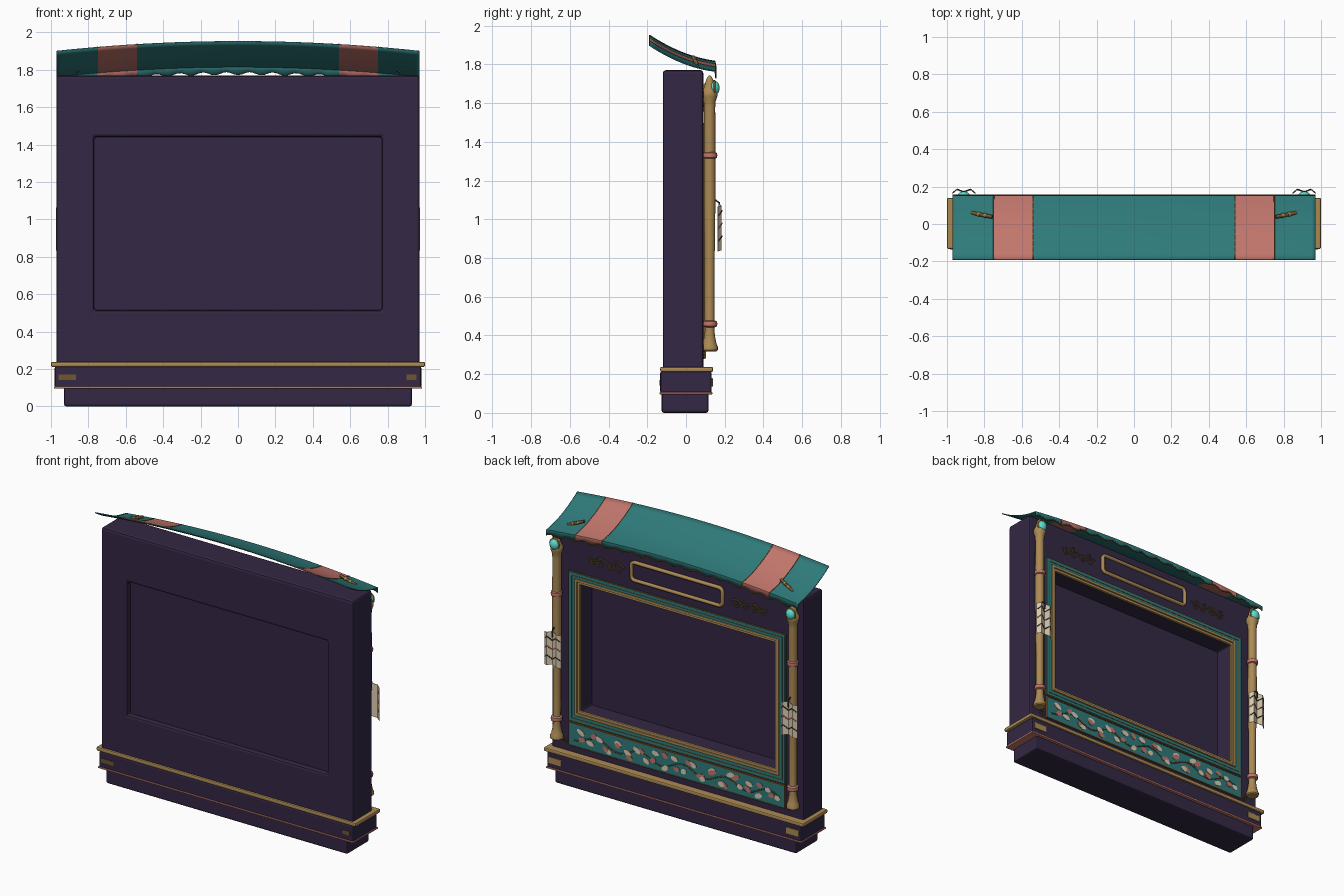
import bpy, bmesh, math, random
from mathutils import Matrix, Vector

if "Cube" in bpy.data.objects:
    bpy.data.objects.remove(bpy.data.objects["Cube"])

random.seed(4)

def mat(name, r, g, b):
    lin = lambda c: (c / 255 / 12.92) if c < 11 else ((c / 255 + 0.055) / 1.055) ** 2.4
    m = bpy.data.materials.new(name)
    m.diffuse_color = (lin(r), lin(g), lin(b), 1)
    m.use_nodes = True
    m.node_tree.nodes["Principled BSDF"].inputs["Base Color"].default_value = m.diffuse_color
    return m

PURPLE = mat("dark purple", 51, 39, 67)
TEAL = mat("teal cloth", 47, 122, 122)
CORAL = mat("coral", 193, 118, 108)
GOLD = mat("aged gold", 172, 138, 84)
BRONZE = mat("dark bronze", 112, 86, 48)
GEM = mat("turquoise gem", 92, 222, 204)
CREAM = mat("cream paper", 220, 204, 176)
INK = mat("dark ink", 62, 46, 46)

def finish(name, bm, mats, bevel=0, smooth=False):
    bmesh.ops.recalc_face_normals(bm, faces=bm.faces)
    me = bpy.data.meshes.new(name)
    bm.to_mesh(me)
    bm.free()
    ob = bpy.data.objects.new(name, me)
    bpy.context.collection.objects.link(ob)
    for m in (mats if isinstance(mats, list) else [mats]):
        me.materials.append(m)
    if bevel:
        b = ob.modifiers.new("bevel", 'BEVEL')
        b.width, b.segments, b.limit_method = bevel, 2, 'ANGLE'
    if smooth:
        bpy.ops.object.select_all(action='DESELECT')
        bpy.context.view_layer.objects.active = ob
        ob.select_set(True)
        bpy.ops.object.shade_smooth_by_angle(angle=math.radians(40))
    return ob

def box(name, x0, x1, y0, y1, z0, z1, m, bevel=0):
    bm = bmesh.new()
    bmesh.ops.create_cube(bm, size=1, matrix=Matrix.Translation(((x0+x1)/2, (y0+y1)/2, (z0+z1)/2))
                          @ Matrix.Diagonal((x1-x0, y1-y0, z1-z0, 1)))
    return finish(name, bm, m, bevel)

def frame(name, hx, z0, z1, w, y0, y1, m, bevel=0):
    """Rectangular ring facing +y; w = widths (side, bottom, top)."""
    side, bot, top = w
    bm = bmesh.new()
    out = [(-hx, z0), (hx, z0), (hx, z1), (-hx, z1)]
    inn = [(-hx+side, z0+bot), (hx-side, z0+bot), (hx-side, z1-top), (-hx+side, z1-top)]
    V = [[bm.verts.new((x, y, z)) for x, z in ring] for y in (y0, y1) for ring in (out, inn)]
    for i in range(4):
        j = (i + 1) % 4
        for a, b in ((0, 1), (1, 3), (3, 2), (2, 0)):
            bm.faces.new((V[a][i], V[a][j], V[b][j], V[b][i]))
    return finish(name, bm, m, bevel)

def tube(name, paths, r, m, cyclic=False):
    cu = bpy.data.curves.new(name, 'CURVE')
    cu.dimensions, cu.bevel_depth, cu.bevel_resolution, cu.use_fill_caps = '3D', r, 1, True
    for pts in paths:
        s = cu.splines.new('POLY')
        s.points.add(len(pts) - 1)
        for p, q in zip(s.points, pts):
            p.co = (*q, 1)
        s.use_cyclic_u = cyclic
    cu.materials.append(m)
    tmp = bpy.data.objects.new(name, cu)
    bpy.context.collection.objects.link(tmp)
    me = bpy.data.meshes.new_from_object(tmp.evaluated_get(bpy.context.evaluated_depsgraph_get()))
    bpy.data.objects.remove(tmp)
    ob = bpy.data.objects.new(name, me)
    bpy.context.collection.objects.link(ob)
    return ob

def lathe(name, prof, x, y, m, n=16):
    bm = bmesh.new()
    rings = [[bm.verts.new((x + r*math.cos(2*math.pi*i/n), y + r*math.sin(2*math.pi*i/n), z))
              for i in range(n)] for r, z in prof]
    for a, b in zip(rings, rings[1:]):
        for i in range(n):
            bm.faces.new((a[i], a[(i+1) % n], b[(i+1) % n], b[i]))
    bm.faces.new(rings[0])
    bm.faces.new(rings[-1])
    return finish(name, bm, m, smooth=True)

# Cabinet with its window and thin inset back panel
frame("cabinet_body", 0.97, 0.21, 1.77, (0.2, 0.305, 0.33), -0.12, 0.09, PURPLE, 0.014)
box("back_panel", -0.775, 0.775, -0.085, -0.065, 0.51, 1.445, PURPLE)

# Stepped base
box("plinth", -0.93, 0.93, -0.126, 0.116, 0, 0.105, PURPLE, 0.012)
box("base_block", -0.98, 0.98, -0.133, 0.132, 0.1, 0.215, PURPLE, 0.01)
box("base_coral_strip", -0.984, 0.984, -0.137, 0.136, 0.096, 0.107, CORAL, 0.003)
box("base_gold_moulding", -1.0, 1.0, -0.133, 0.14, 0.211, 0.238, GOLD, 0.008)
for x0, x1 in ((-0.96, -0.865), (0.9, 0.955)):
    box("rear_base_plate", x0, x1, -0.136, -0.13, 0.142, 0.17, BRONZE)
for s in (-1, 1):
    box("front_base_plate", s*0.915-0.05, s*0.915+0.05, 0.13, 0.139, 0.135, 0.18, GOLD, 0.004)

# Window trim
frame("window_teal_border", 0.832, 0.457, 1.492, (0.045, 0.045, 0.04), 0.088, 0.101, TEAL, 0.004)
frame("window_border_edge", 0.837, 0.452, 1.497, (0.006, 0.006, 0.006), 0.088, 0.098, BRONZE)
frame("window_border_line", 0.813, 0.476, 1.474, (0.005, 0.005, 0.005), 0.09, 0.1035, BRONZE)
frame("window_gold_frame", 0.786, 0.503, 1.453, (0.017, 0.017, 0.017), 0.085, 0.106, GOLD, 0.005)
frame("window_gold_lip", 0.772, 0.517, 1.439, (0.02, 0.02, 0.02), 0.078, 0.097, GOLD, 0.005)

# Blank plaque with a rounded gold rim
ring = [(sx*0.325 + 0.025*math.cos(a), 0.1, 1.627 + sz*0.037 + 0.025*math.sin(a))
        for sx, sz, q in ((1, 1, 0), (-1, 1, 1), (-1, -1, 2), (1, -1, 3))
        for a in [math.pi/2*(q + k/4) for k in range(5)]]
tube("plaque_rim", [ring], 0.013, GOLD, True)
box("plaque_panel", -0.345, 0.345, 0.088, 0.097, 1.57, 1.685, PURPLE)

# Scrollwork either side of the plaque
def spiral(cx, cz, r, a0, turn):
    return [(cx + r*(1 - k/22)*math.cos(a0 + turn*k*0.4), 0.093,
             cz + r*(1 - k/22)*math.sin(a0 + turn*k*0.4)) for k in range(20)]
for s in (-1, 1):
    paths = []
    for c in (0.485, 0.625):
        paths += [spiral(s*(c-0.03), 1.63, 0.027, 0, s), spiral(s*(c+0.03), 1.618, 0.027, math.pi, s),
                  [(s*(c + t*0.008), 0.093, 1.595 + 0.012*math.cos(t*0.8)) for t in range(-7, 8)]]
    paths.append([(s*(0.41 + t*0.02), 0.093, 1.622 + 0.014*math.sin(t*0.9)) for t in range(15)])
    paths.append(spiral(s*0.865, 0.3, 0.022, 0, s))
    tube("scrollwork", paths, 0.0038, BRONZE)

# Lower cloth panel with petals on a vine
box("petal_panel", -0.83, 0.83, 0.088, 0.099, 0.285, 0.443, TEAL)
frame("petal_panel_stitching", 0.833, 0.282, 0.446, (0.006, 0.006, 0.006), 0.088, 0.103, BRONZE)
tube("petal_vine", [[(-0.79 + i*0.0395, 0.1, 0.355 + 0.028*math.sin(i*0.75)) for i in range(41)]], 0.004, BRONZE)
for name, m, count, ph in (("cream_petals", CREAM, 22, 0), ("coral_petals", CORAL, 17, 0.5)):
    bm = bmesh.new()
    for i in range(count):
        x = -0.775 + 1.55*(i + ph)/(count - 0.5 + ph)
        z = 0.364 + (0.042 if i % 2 else -0.042) * random.uniform(0.3, 1.1)
        L = random.uniform(0.022, 0.034)
        M = (Matrix.Translation((x, 0.1, z)) @ Matrix.Rotation(random.uniform(-0.7, 0.7), 4, 'Y')
             @ Matrix.Diagonal((L, 1, 0.018, 1)) @ Matrix.Rotation(math.pi/2, 4, 'X'))
        bmesh.ops.create_cone(bm, cap_ends=True, segments=9, radius1=1, radius2=0.85,
                              depth=0.009, matrix=M)
    finish(name, bm, m)

# Turned posts, rings, gems and folded paper tags
POST = [(0.036, 0.318), (0.043, 0.325), (0.043, 0.34), (0.036, 0.355), (0.029, 0.39), (0.025, 0.42), (0.026, 0.8),
        (0.03, 1.1), (0.029, 1.58), (0.031, 1.61), (0.04, 1.635), (0.042, 1.655), (0.034, 1.668),
        (0.026, 1.69), (0.022, 1.71), (0.014, 1.73), (0.004, 1.742)]
for s in (-1, 1):
    px = s * 0.91
    lathe("post", POST, px, 0.122, GOLD)
    for z in (0.46, 1.33):
        lathe("post_ring", [(0.026, z-0.018), (0.036, z-0.012), (0.038, z), (0.036, z+0.012), (0.026, z+0.018)],
              px, 0.124, CORAL)
    bm = bmesh.new()
    bmesh.ops.create_uvsphere(bm, u_segments=16, v_segments=10, radius=1,
        matrix=Matrix.Translation((px, 0.147, 1.678)) @ Matrix.Diagonal((0.034, 0.027, 0.037, 1)))
    finish("post_gem", bm, GEM, smooth=True)
    tube("gem_setting", [[(px + 0.035*math.cos(a), 0.147, 1.678 + 0.038*math.sin(a))
                          for a in [k*math.pi/10 for k in range(20)]]], 0.005, GOLD, True)
    # tag folded in vertical pleats
    folds = [(-0.064, 0.165), (-0.038, 0.184), (0.0, 0.17), (0.038, 0.184), (0.064, 0.165)]
    bm = bmesh.new()
    cols = [[bm.verts.new((px + x, y + d, z - abs(x)*0.25)) for d, z in
             ((0, 0.85), (0, 1.08), (-0.003, 1.08), (-0.003, 0.85))] for x, y in folds]
    for a, b in zip(cols, cols[1:]):
        for i in range(4):
            bm.faces.new((a[i], a[(i+1) % 4], b[(i+1) % 4], b[i]))
    bm.faces.new(cols[0])
    bm.faces.new(cols[-1])
    finish("paper_tag", bm, CREAM)
    marks = [[(px + x*0.92, y + 0.002, z + (0.014 if i % 2 else -0.012)) for i, (x, y) in enumerate(folds)]
             for z in (0.9, 0.965, 1.03)]
    tube("tag_ink_lines", marks[::2], 0.0035, INK)
    tube("tag_coral_line", marks[1:2], 0.0035, CORAL)
    tube("tag_string", [[(px, 0.15, 1.1), (px, 0.172, 1.085), (px, 0.174, 1.04)]], 0.005, INK)

# Arched, swept canopy with a scalloped valance
def canopy_z(x, y):
    t = 0.15 - y
    return 1.816 + 0.132*t + 0.779*t*t - 0.052*(x/0.97)**2

def hem(x):
    return canopy_z(x, 0.15) - 0.033 - 0.008*math.cos(x*2*math.pi/0.125)

xs = sorted({round(-0.97 + 1.94*i/96, 4) for i in range(97)} | {-0.75, -0.54, 0.54, 0.75})
ys = [-0.19 + 0.34*i/10 for i in range(11)]
bm = bmesh.new()
grid = [[bm.verts.new((x, y, canopy_z(x, y))) for y in ys] + [bm.verts.new((x, 0.153, hem(x)))] for x in xs]
for a, b in zip(grid, grid[1:]):
    for j in range(len(ys)):
        f = bm.faces.new((a[j], b[j], b[j+1], a[j+1]))
        f.material_index = int(0.54 < abs(f.calc_center_median().x) < 0.75)
canopy = finish("canopy", bm, [TEAL, CORAL], smooth=True)
sol = canopy.modifiers.new("thickness", 'SOLIDIFY')
sol.thickness, sol.offset = 0.006, 0
tube("valance_trim", [[(x, 0.154, hem(x)) for x in xs]], 0.004, BRONZE)
tube("canopy_stripe_stitching", [[(s*x, y, canopy_z(x, y) + 0.002) for y in ys] + [(s*x, 0.155, hem(x))]
                                 for s in (-1, 1) for x in (0.54, 0.75)], 0.0035, BRONZE)

# Small toggles tied on the canopy
for s in (-1, 1):
    a, b = Vector((s*0.757, 0.038, 1.838)), Vector((s*0.868, 0.06, 1.792))
    tube("canopy_toggle", [[a, a.lerp(b, 0.5), b]], 0.01, BRONZE)
    for k in (0.3, 0.6):
        tube("toggle_binding", [[a.lerp(b, k), a.lerp(b, k + 0.1)]], 0.0125, GOLD)
